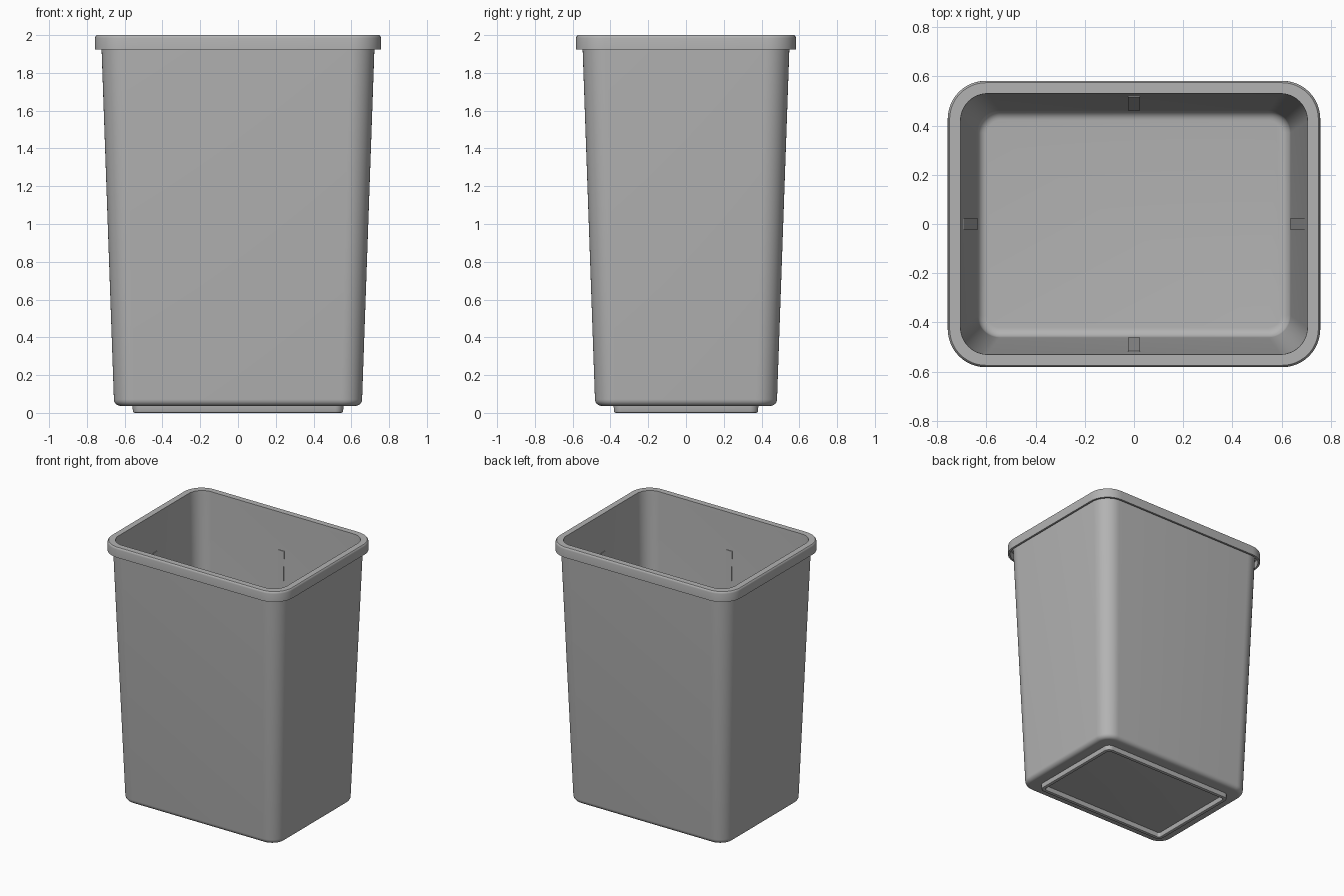
import bpy
import bmesh
import math

cube = bpy.data.objects.get("Cube")
if cube:
    bpy.data.objects.remove(cube, do_unlink=True)

GREY = (0.45, 0.45, 0.45, 1)
mat = bpy.data.materials.new("grey_plastic")
mat.use_nodes = True
mat.diffuse_color = GREY
mat.node_tree.nodes["Principled BSDF"].inputs["Base Color"].default_value = GREY

STEPS = 12  # segments per rounded corner


def rounded_rect(hx, hy, r, z):
    points = []
    for i, (sx, sy) in enumerate([(1, 1), (-1, 1), (-1, -1), (1, -1)]):
        for s in range(STEPS + 1):
            a = math.pi / 2 * (i + s / STEPS)
            points.append((sx * (hx - r) + r * math.cos(a),
                           sy * (hy - r) + r * math.sin(a), z))
    return points


def finish(name, bm, angle=35):
    bmesh.ops.recalc_face_normals(bm, faces=bm.faces)
    mesh = bpy.data.meshes.new(name)
    bm.to_mesh(mesh)
    bm.free()
    mesh.materials.append(mat)
    obj = bpy.data.objects.new(name, mesh)
    bpy.context.collection.objects.link(obj)
    bpy.ops.object.select_all(action="DESELECT")
    bpy.context.view_layer.objects.active = obj
    obj.select_set(True)
    bpy.ops.object.shade_smooth_by_angle(angle=math.radians(angle))
    return obj


def loft(name, sections, closed):
    """Skin rounded rectangles (half x, half y, corner radius, z)."""
    bm = bmesh.new()
    rings = [[bm.verts.new(p) for p in rounded_rect(*s)] for s in sections]
    pairs = list(zip(rings, rings[1:]))
    if closed:
        pairs.append((rings[-1], rings[0]))
    else:
        bm.faces.new(rings[0])
        bm.faces.new(rings[-1])
    for a, b in pairs:
        for i in range(len(a)):
            j = (i + 1) % len(a)
            bm.faces.new((a[i], a[j], b[j], b[i]))
    return finish(name, bm)


def fillet(hx, hy, r, z, size, steps=6):
    """Sections curving from a flat floor at z up into the wall."""
    out = []
    for s in range(steps + 1):
        a = math.pi / 2 * s / steps
        d = size * (1 - math.sin(a))
        out.append((hx - d, hy - d, r - d, z + size * (1 - math.cos(a))))
    return out


# Tapered bin: outer skin, then back down the inside to the floor
outer = fillet(0.657, 0.482, 0.11, 0.037, 0.035) + [(0.724, 0.549, 0.13, 1.975)]
inner = fillet(0.636, 0.461, 0.09, 0.058, 0.04) + [(0.704, 0.529, 0.11, 1.975)]
loft("bin_body", outer + inner[::-1], closed=False)

# Rolled rim with a hanging skirt, open underneath
loft("rim", [
    (0.757, 0.582, 0.155, 1.925),
    (0.757, 0.582, 0.155, 1.985),
    (0.755, 0.580, 0.153, 1.994),
    (0.749, 0.574, 0.147, 2.0),
    (0.705, 0.530, 0.11, 2.0),
    (0.704, 0.529, 0.11, 1.975),
    (0.742, 0.567, 0.14, 1.975),
    (0.742, 0.567, 0.14, 1.925),
], closed=True)

# Raised foot ring under the floor
loft("foot_ring", [
    (0.558, 0.383, 0.045, 0.045),
    (0.557, 0.382, 0.044, 0.01),
    (0.554, 0.379, 0.041, 0.003),
    (0.547, 0.372, 0.034, 0.0),
    (0.537, 0.362, 0.026, 0.0),
    (0.530, 0.355, 0.020, 0.003),
    (0.527, 0.352, 0.018, 0.01),
    (0.526, 0.351, 0.018, 0.045),
], closed=True)


# Thin strips lying along the middle of each inner wall
def wall_strip(name, half, turn):
    slope = 0.068 / 1.877
    bm = bmesh.new()
    bmesh.ops.create_cube(bm, size=1)
    for v in bm.verts:
        z = 1.72 if v.co.z > 0 else 0.2
        depth = half + slope * (z - 0.098) + (0.004 if v.co.x > 0 else -0.004)
        v.co = (depth, math.copysign(0.024, v.co.y), z)
    strip = finish(name, bm)
    strip.rotation_euler.z = turn


for i, side in enumerate(["left", "back", "right", "front"]):
    wall_strip(side + "_inner_strip", 0.461 if i % 2 else 0.636, i * math.pi / 2)
